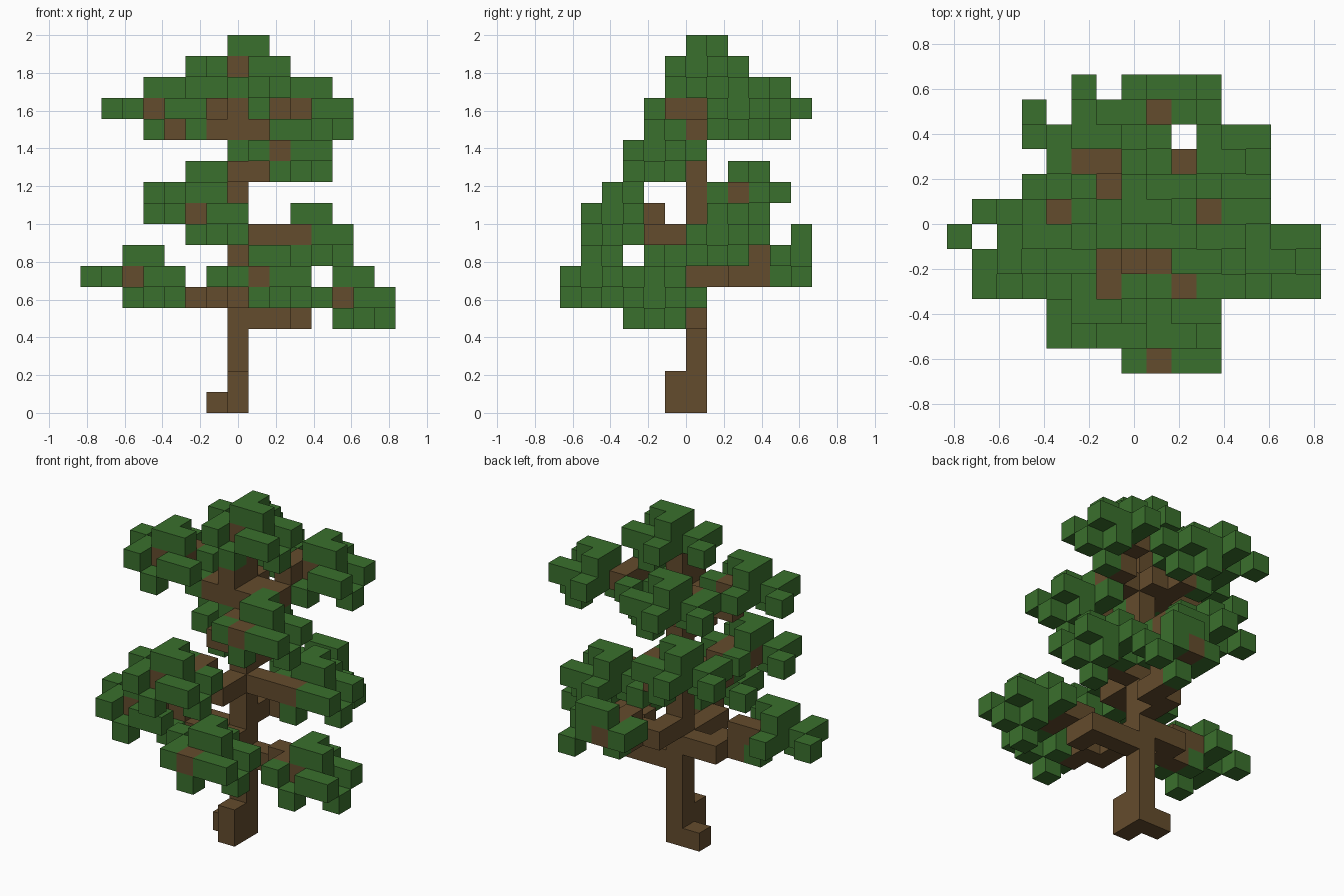
import bpy
import bmesh
from mathutils import Vector

cube = bpy.data.objects.get("Cube")
if cube:
    bpy.data.objects.remove(cube, do_unlink=True)

BLOCK = 2 / 18
BACK_LIMIT = 5
STEP = {"R": (1, 0, 0), "L": (-1, 0, 0), "B": (0, 1, 0),
        "F": (0, -1, 0), "U": (0, 0, 1), "D": (0, 0, -1)}


def material(name, colour):
    mat = bpy.data.materials.new(name)
    mat.use_nodes = True
    mat.diffuse_color = (*colour, 1)
    mat.node_tree.nodes["Principled BSDF"].inputs["Base Color"].default_value = (*colour, 1)
    return mat


def move(cell, direction):
    return tuple(a + b for a, b in zip(cell, STEP[direction]))


def walk(cell, path):
    """Lay wood blocks along a path of directions and return the last one."""
    wood.add(cell)
    for direction in path:
        cell = move(cell, direction)
        wood.add(cell)
    return cell


# Leaf cluster around a branch tip: layers below, level with and above it
CLUSTER = {
    -1: [(0, -1), (2, 0), (1, 1)],
    0: [(-2, 1), (-1, -1), (-1, 0), (0, 1), (0, 2),
        (1, -1), (1, 0), (1, 1), (2, -1), (2, 1)],
    1: [(0, 0), (1, 0), (0, 1)],
}


def add_cluster(tip):
    for dz, layer in CLUSTER.items():
        for dx, dy in layer:
            if tip[1] + dy <= BACK_LIMIT:
                leaves.add((tip[0] + dx, tip[1] + dy, tip[2] + dz))


wood, leaves = set(), set()

# Trunk with its root blocks and crown
add_cluster(walk((0, 0, 0), "U" * 16))
walk((0, 0, 0), "L")
walk((0, 0, 0), "FU")

# Branches: start height, path to the tip, wood past the tip
BRANCHES = [
    (4, "RRRFURFR", ""),
    (5, "LLFLULFL", ""),
    (5, "FFFRFUF", "F"),
    (6, "BBRBUBB", ""),
    (8, "RRRB", ""),
    (8, "FFLUFLF", ""),
    (9, "BBULL", ""),
    (11, "FFRUR", "F"),
    (13, "FLBLLUFL", ""),
    (13, "FRBRBUBR", ""),
    (13, "BLBULB", ""),
]
for height, path, stub in BRANCHES:
    tip = walk((0, 0, height), path)
    add_cluster(tip)
    walk(tip, stub)
walk((0, 0, 13), "FU")
leaves -= wood


def block_mesh(name, cells, mat):
    """Skin a set of blocks, keeping only the outward faces."""
    filled = wood | leaves
    bm = bmesh.new()
    for cell in sorted(cells):
        centre = Vector(cell) + Vector((0, 0.5, 0.5))
        for direction, step in STEP.items():
            if move(cell, direction) in filled:
                continue
            normal = Vector(step)
            u = Vector((step[1], step[2], step[0]))
            v = normal.cross(u)
            corners = [(u + v), (v - u), (-u - v), (u - v)]
            bm.faces.new([bm.verts.new((centre + (normal + c) / 2) * BLOCK)
                          for c in corners])
    bmesh.ops.remove_doubles(bm, verts=bm.verts[:], dist=BLOCK / 100)
    mesh = bpy.data.meshes.new(name)
    bm.to_mesh(mesh)
    bm.free()
    mesh.materials.append(mat)
    bpy.context.collection.objects.link(bpy.data.objects.new(name, mesh))


block_mesh("trunk_and_branches", wood, material("bark brown", (0.127, 0.072, 0.026)))
block_mesh("leaves", leaves, material("leaf green", (0.042, 0.162, 0.026)))
